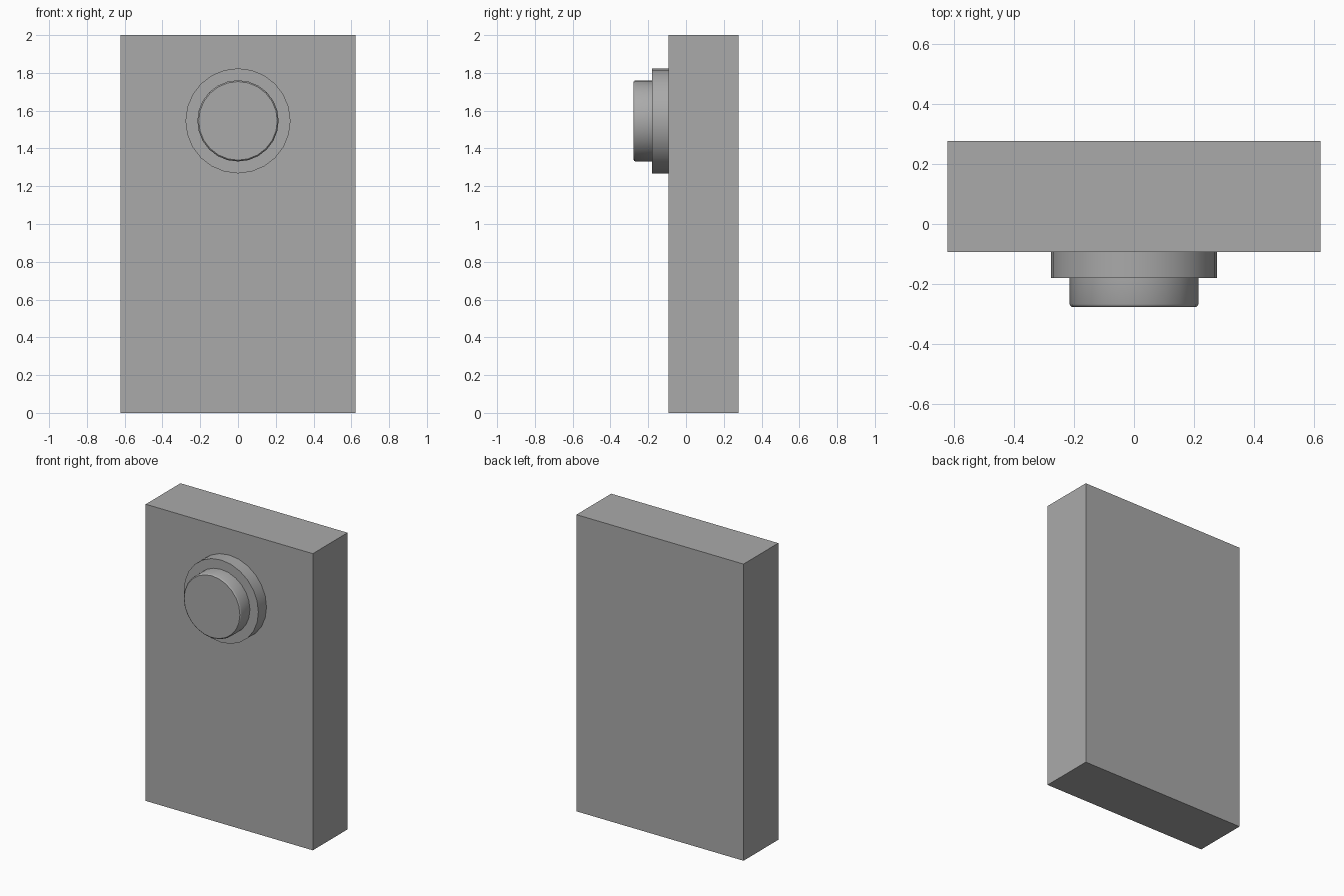
import bpy
import math

cube = bpy.data.objects.get("Cube")
if cube:
    bpy.data.objects.remove(cube, do_unlink=True)

SIDES = 24
KNOB_Z = 1.546

grey = bpy.data.materials.new("plain grey")
grey.use_nodes = True
colour = (0.4, 0.4, 0.4, 1)
grey.diffuse_color = colour
grey.node_tree.nodes["Principled BSDF"].inputs["Base Color"].default_value = colour


def lathe(name, profile):
    """Closed round part facing -y, from (radius, y) rings, back to front."""
    verts, faces = [], []
    for radius, y in profile:
        for i in range(SIDES):
            a = math.tau * i / SIDES
            verts.append((radius * math.cos(a), y, KNOB_Z + radius * math.sin(a)))
    for r in range(len(profile) - 1):
        for i in range(SIDES):
            j = (i + 1) % SIDES
            a, b = r * SIDES, (r + 1) * SIDES
            faces.append((a + i, a + j, b + j, b + i))
    faces.append(tuple(reversed(range(SIDES))))
    faces.append(tuple(range(len(verts) - SIDES, len(verts))))
    mesh = bpy.data.meshes.new(name)
    mesh.from_pydata(verts, [], faces)
    mesh.materials.append(grey)
    obj = bpy.data.objects.new(name, mesh)
    bpy.context.collection.objects.link(obj)
    bpy.ops.object.select_all(action="DESELECT")
    obj.select_set(True)
    bpy.context.view_layer.objects.active = obj
    bpy.ops.object.shade_smooth_by_angle(angle=math.radians(30))
    return obj


# Upright slab
bpy.ops.mesh.primitive_cube_add(size=1, location=(0, 0.092, 1))
slab = bpy.context.object
slab.name = "slab"
slab.scale = (1.246, 0.37, 2)
bpy.ops.object.transform_apply(location=False, rotation=False, scale=True)
slab.data.materials.append(grey)

# Round collar on the front, and the button with a softened rim
lathe("collar", [(0.278, -0.093), (0.278, -0.18)])
lathe("button", [(0.215, -0.18), (0.215, -0.268), (0.213, -0.273), (0.208, -0.277)])
